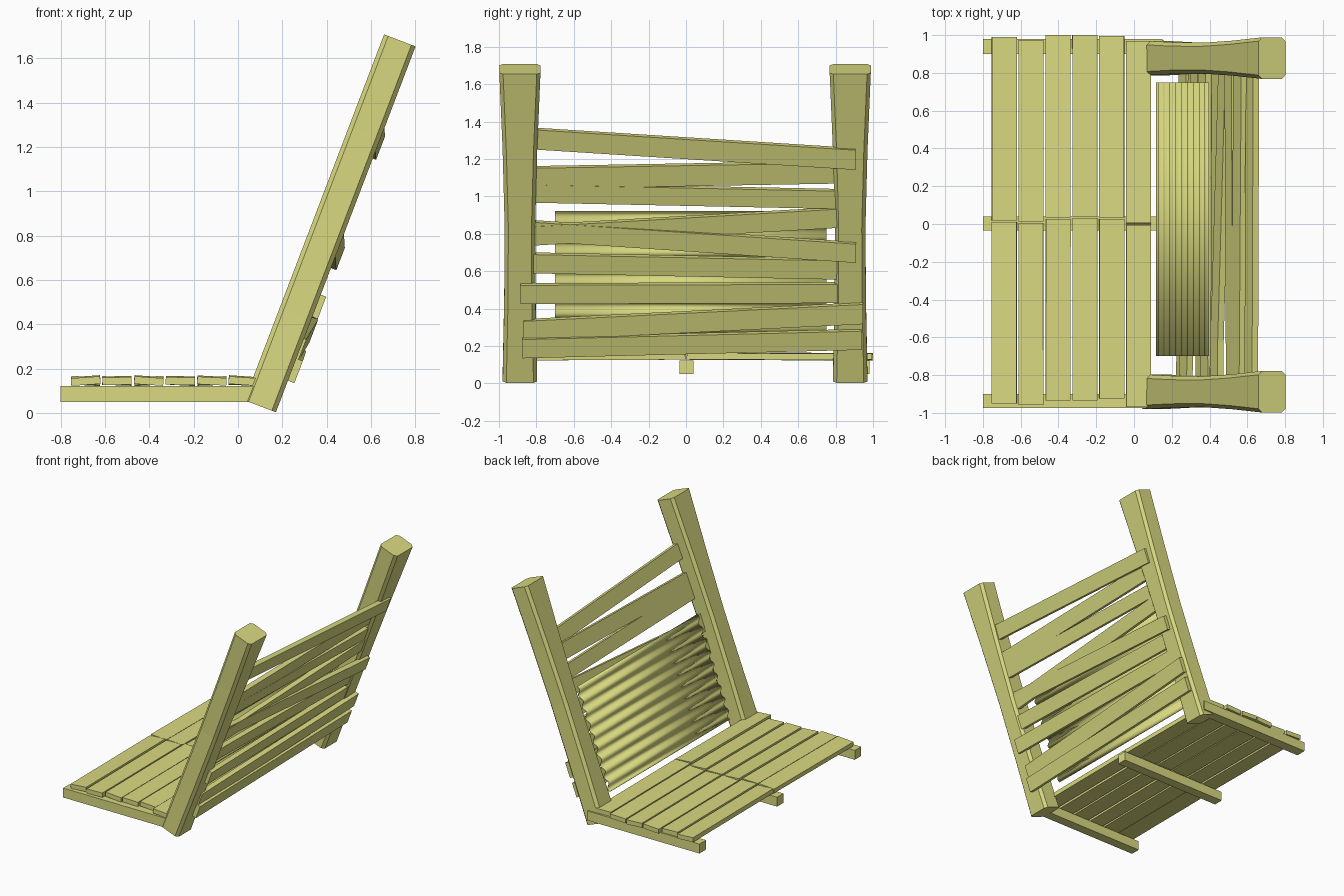
import bpy, bmesh, math
from mathutils import Vector, Matrix

if "Cube" in bpy.data.objects:
    bpy.data.objects.remove(bpy.data.objects["Cube"])

wood = bpy.data.materials.new("pale_wood")
wood.diffuse_color = (0.70, 0.70, 0.22, 1)
wood.use_nodes = True
wood.node_tree.nodes["Principled BSDF"].inputs["Base Color"].default_value = wood.diffuse_color

# Leaning frame of the backrest: U runs up the posts, N points out of its rear face
O = Vector((0.10, 0, 0.03))
U = Vector((0.63, 0, 1.65))
LENGTH = U.length
U.normalize()
N = Vector((U.z, 0, -U.x))


def back_point(y, u, n):
    return O + U * u + N * n + Vector((0, y, 0))


def height_to_u(z, n):
    return (z - O.z - n * N.z) / U.z


def loft(name, rings, caps=True):
    """Skin a list of equal-length point rings."""
    bm = bmesh.new()
    vs = [[bm.verts.new(p) for p in ring] for ring in rings]
    k = len(rings[0])
    for a, b in zip(vs, vs[1:]):
        for i in range(k if caps else k - 1):
            j = (i + 1) % k
            bm.faces.new((a[i], a[j], b[j], b[i]))
    if caps:
        bm.faces.new(vs[0])
        bm.faces.new(vs[-1])
    bmesh.ops.recalc_face_normals(bm, faces=bm.faces)
    me = bpy.data.meshes.new(name)
    bm.to_mesh(me)
    bm.free()
    ob = bpy.data.objects.new(name, me)
    bpy.context.collection.objects.link(ob)
    me.materials.append(wood)
    return ob


def box(name, x0, x1, y0, y1, z0, z1, roll=0, pitch=0):
    c = Vector(((x0 + x1) / 2, (y0 + y1) / 2, (z0 + z1) / 2))
    hx, hz = (x1 - x0) / 2, (z1 - z0) / 2
    rot = Matrix.Rotation(math.radians(roll), 3, 'Y') @ Matrix.Rotation(math.radians(pitch), 3, 'X')
    rings = [[c + rot @ Vector((sx * hx, y - c.y, sz * hz))
              for sx, sz in ((-1, -1), (1, -1), (1, 1), (-1, 1))] for y in (y0, y1)]
    return loft(name, rings)


# Posts: chamfered section, slightly waisted and flaring to the top
def post(name, yc):
    rings = []
    for t, w in ((0, 0.185), (0.25, 0.168), (0.5, 0.163), (0.75, 0.185), (1, 0.22)):
        a, b, c = w / 2, 0.076, 0.02
        section = ((a, b - c), (a - c, b), (c - a, b), (-a, b - c),
                   (-a, c - b), (c - a, -b), (a - c, -b), (a, c - b))
        rings.append([back_point(yc + y, t * LENGTH, n) for y, n in section])
    loft(name, rings)


post("front_post", -0.888)
post("rear_post", 0.878)

# Crooked back slats: (y, mid height, offset) at both ends, then visible height
slats = [
    (-0.83, 1.31, 0.030, 0.905, 1.20, 0.075, 0.105),
    (-0.86, 1.10, 0.040, 0.86, 1.13, 0.040, 0.11),
    (-0.86, 1.02, 0.040, 0.86, 0.985, 0.045, 0.095),
    (-0.86, 0.79, 0.040, 0.86, 0.89, 0.050, 0.10),
    (-0.86, 0.82, 0.035, 0.91, 0.70, 0.085, 0.10),
    (-0.86, 0.645, 0.050, 0.86, 0.61, 0.050, 0.10),
    (-0.885, 0.48, 0.085, 0.84, 0.485, 0.055, 0.10),
    (-0.87, 0.285, 0.070, 0.945, 0.375, 0.088, 0.105),
    (-0.875, 0.19, 0.090, 0.94, 0.235, 0.088, 0.10),
]
for i, (ya, za, na, yb, zb, nb, h) in enumerate(slats):
    hu, hn = h / 2 / U.z, 0.017
    rings = [[back_point(y, height_to_u(z, n) + su * hu, n + sn * hn)
              for su, sn in ((-1, -1), (1, -1), (1, 1), (-1, 1))]
             for y, z, n in ((ya, za, na), (yb, zb, nb))]
    loft(f"back_slat_{i + 1}", rings)

# Corrugated panel in front of the lower slats
WAVES, SEG = 9, 8
u0, u1 = height_to_u(0.19, -0.04), height_to_u(0.92, -0.04)
profile = [(u0 + (u1 - u0) * i / (WAVES * SEG),
            -0.04 + 0.014 * math.sin(2 * math.pi * i / SEG)) for i in range(WAVES * SEG + 1)]
panel = loft("corrugated_panel",
             [[back_point(y, u, n) for u, n in profile] for y in (-0.70, 0.75)], caps=False)
solid = panel.modifiers.new("thickness", 'SOLIDIFY')
solid.thickness = 0.004
solid.offset = 0
for p in panel.data.polygons:
    p.use_smooth = True

# Seat bearers
for name, y0, y1, x1 in (("front_bearer", -0.975, -0.90, 0.12),
                         ("middle_bearer", -0.035, 0.04, 0.12),
                         ("rear_bearer", 0.90, 0.98, 0.15)):
    box(name, -0.80, x1, y0, y1, 0.05, 0.122)

# Seat boards: x start, front end, joint, rear end, roll of front and rear halves
boards = [
    (-0.753, -0.95, 0.015, 0.99, -4, 3),
    (-0.612, -0.957, 0.01, 0.975, -1.5, 2),
    (-0.468, -0.935, 0.03, 1.00, 4, -3),
    (-0.326, -0.935, 0.035, 1.00, 1, 3),
    (-0.184, -0.925, 0.03, 0.995, 3, -2),
    (-0.042, -0.97, 0.0, 0.97, 4, 1),
]
for i, (x, ya, ym, yb, ra, rb) in enumerate(boards):
    box(f"seat_board_front_{i + 1}", x, x + 0.132, ya, ym - 0.004, 0.129, 0.163, ra, 0.3)
    box(f"seat_board_rear_{i + 1}", x, x + 0.132, ym + 0.004, yb, 0.127, 0.161, rb, -0.3)
